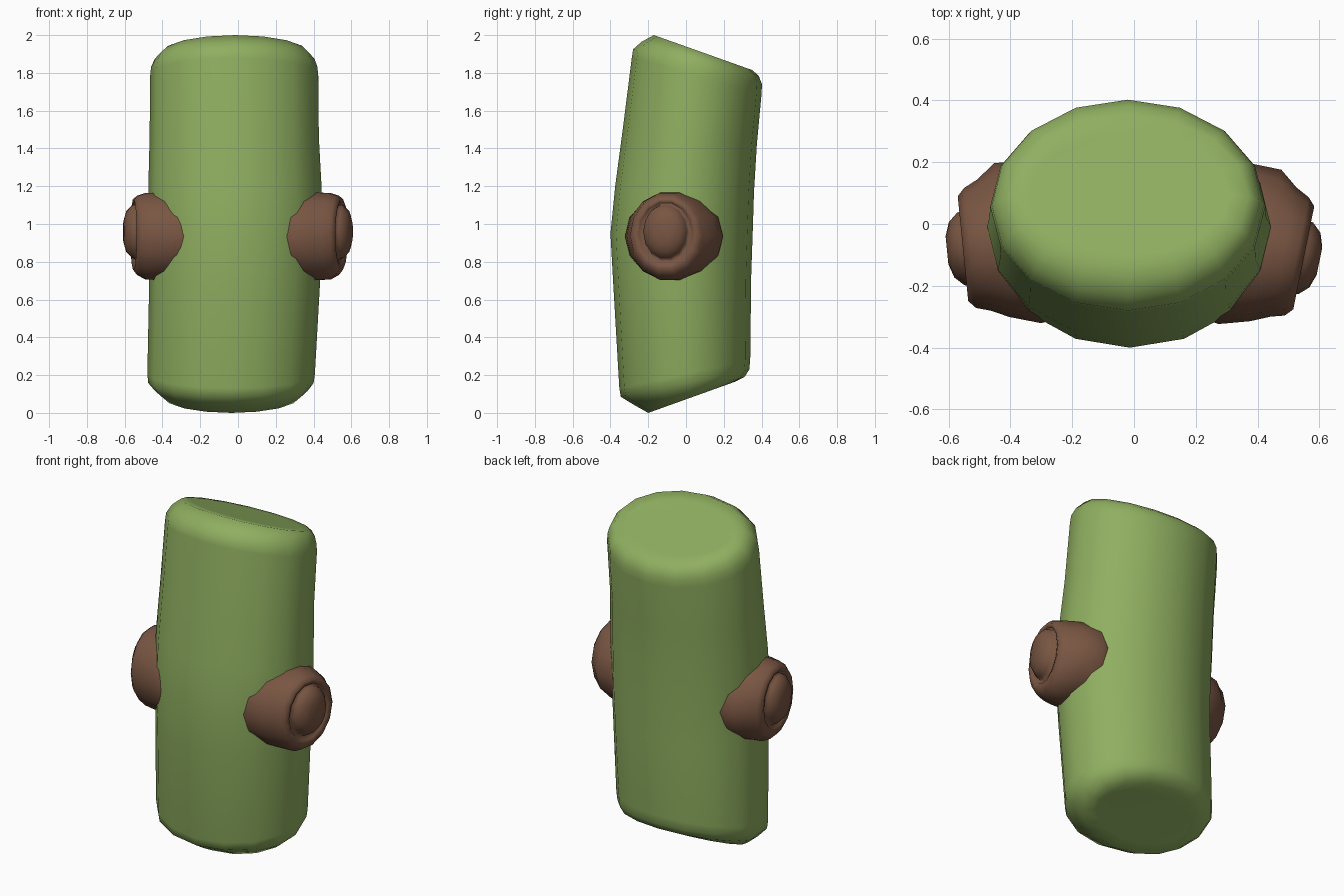
import bpy, bmesh, math
from mathutils import Vector


def material(name, rgb):
    m = bpy.data.materials.new(name)
    m.diffuse_color = (*rgb, 1)
    return m


green = material("stem green", (0.275, 0.425, 0.117))
brown = material("knot brown", (0.19, 0.092, 0.055))


def loft(name, rings, mat):
    # Skin a list of closed rings and cap both ends
    bm = bmesh.new()
    vs = [[bm.verts.new(p) for p in ring] for ring in rings]
    n = len(vs[0])
    for a, b in zip(vs, vs[1:]):
        for i in range(n):
            j = (i + 1) % n
            bm.faces.new((a[i], a[j], b[j], b[i]))
    bm.faces.new(vs[0])
    bm.faces.new(vs[-1])
    bmesh.ops.recalc_face_normals(bm, faces=bm.faces)
    for f in bm.faces:
        f.smooth = True
    me = bpy.data.meshes.new(name)
    bm.to_mesh(me)
    bm.free()
    me.materials.append(mat)
    ob = bpy.data.objects.new(name, me)
    bpy.context.collection.objects.link(ob)
    return ob


# Stem: rings as x min, x max, y front, y back, z front, z back
sections = [
    (-0.33, 0.27, -0.13, 0.20, 0.025, 0.145),
    (-0.39, 0.32, -0.20, 0.26, 0.00, 0.165),
    (-0.44, 0.37, -0.28, 0.31, 0.045, 0.19),
    (-0.475, 0.40, -0.345, 0.335, 0.085, 0.23),
    (-0.48, 0.407, -0.353, 0.34, 0.13, 0.28),
    (-0.47, 0.435, -0.385, 0.345, 0.68, 0.72),
    (-0.472, 0.445, -0.40, 0.353, 0.95, 0.95),
    (-0.475, 0.443, -0.375, 0.36, 1.20, 1.17),
    (-0.468, 0.428, -0.335, 0.375, 1.50, 1.42),
    (-0.465, 0.425, -0.287, 0.40, 1.88, 1.69),
    (-0.46, 0.42, -0.28, 0.402, 1.925, 1.74),
    (-0.44, 0.405, -0.235, 0.385, 1.965, 1.785),
    (-0.40, 0.37, -0.17, 0.35, 2.00, 1.815),
    (-0.34, 0.31, -0.10, 0.29, 1.975, 1.835),
]
rings = []
for x0, x1, y0, y1, z0, z1 in sections:
    ring = []
    for i in range(16):
        a = math.tau * i / 16
        c, s = math.cos(a), math.sin(a)
        ring.append(((x0 + x1) / 2 + c * (x1 - x0) / 2,
                     (y0 + y1) / 2 + s * (y1 - y0) / 2,
                     (z0 + z1) / 2 + s * (z1 - z0) / 2))
    rings.append(ring)
loft("stem", rings, green)

# Cut branch knots: depth behind tip, y radius, z radius, backward lobe, z centre
profile = [
    (0.36, 0.25, 0.235, 0.00, 0.935),
    (0.28, 0.265, 0.235, 0.00, 0.935),
    (0.18, 0.235, 0.237, 0.03, 0.935),
    (0.12, 0.208, 0.235, 0.01, 0.935),
    (0.075, 0.195, 0.215, 0.0, 0.94),
    (0.052, 0.17, 0.19, 0.0, 0.945),
    (0.058, 0.145, 0.165, 0.0, 0.95),
    (0.085, 0.125, 0.155, 0.0, 0.955),
    (0.045, 0.118, 0.142, 0.0, 0.96),
    (0.015, 0.09, 0.11, 0.0, 0.96),
    (0.0, 0.045, 0.06, 0.0, 0.96),
]


def knot(name, tip, axis):
    axis = Vector(axis).normalized()
    side = Vector((-axis.y, axis.x, 0))
    if side.y < 0:
        side = -side
    rings = []
    for d, ry, rz, lobe, zc in profile:
        c = Vector(tip) - axis * d
        c.z = zc
        ring = []
        for i in range(14):
            a = math.tau * i / 14
            r = ry + lobe * max(0, math.cos(a)) ** 3
            ring.append(c + side * r * math.cos(a)
                        + Vector((0, 0, rz * math.sin(a))))
        rings.append(ring)
    return loft(name, rings, brown)


knot("right_knot", (0.60, -0.12, 0.96), (0.98, -0.2, 0))
knot("left_knot", (-0.605, -0.085, 0.96), (-1, -0.1, 0))
